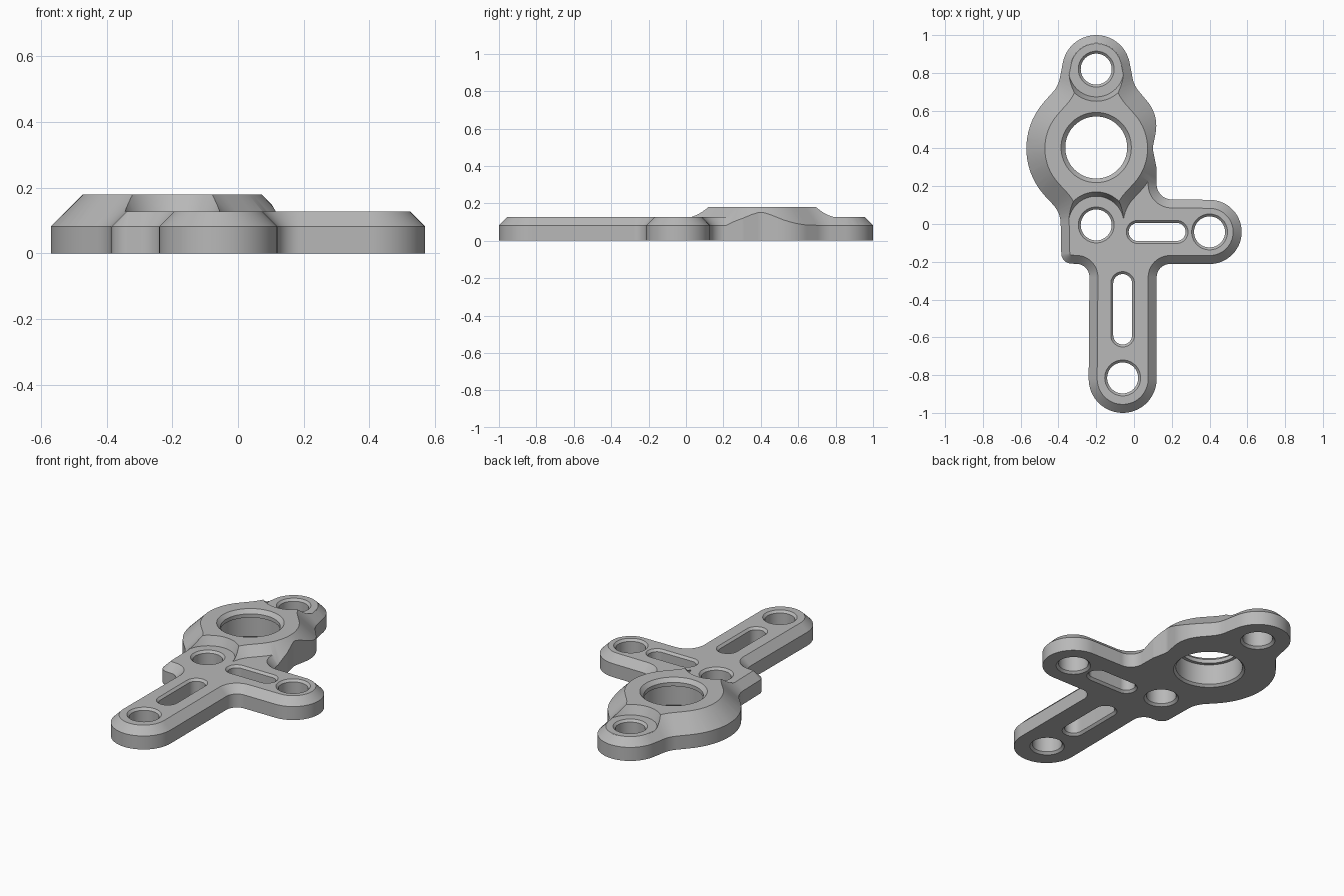
import bpy, bmesh
from math import acos, atan2, cos, sin, tau, hypot, ceil, radians

cube = bpy.data.objects.get("Cube")
if cube:
    bpy.data.objects.remove(cube, do_unlink=True)

steel = bpy.data.materials.new("satin grey")
steel.use_nodes = True
grey = (0.48, 0.48, 0.48, 1)
steel.diffuse_color = grey
steel.node_tree.nodes["Principled BSDF"].inputs["Base Color"].default_value = grey


def belt(circles):
    """Tangent outline round (x, y, r) circles; negative r is a concave fillet.
    Gives (x, y, r, angle) samples so the outline can be offset exactly."""
    count = len(circles)
    if count == 1:
        return [(*circles[0], tau * k / 64) for k in range(64)]
    leave = []
    for i, (x, y, r) in enumerate(circles):
        x2, y2, r2 = circles[(i + 1) % count]
        ratio = (r - r2) / hypot(x2 - x, y2 - y)
        leave.append(atan2(y2 - y, x2 - x) - acos(max(-1, min(1, ratio))))
    samples = []
    for i, (x, y, r) in enumerate(circles):
        start = leave[i - 1]
        turn = (leave[i] - start) % tau if r > 0 else -((start - leave[i]) % tau)
        steps = max(3, ceil(abs(turn) / radians(6)))
        samples += [(x, y, r, start + turn * k / steps) for k in range(steps + 1)]
    return samples


def loft(name, circles, layers):
    """Solid through (height, inset) layers of one outline."""
    samples = belt(circles)
    bm = bmesh.new()
    rings = [[bm.verts.new((x + (r - d) * cos(a), y + (r - d) * sin(a), z))
              for x, y, r, a in samples] for z, d in layers]
    n = len(samples)
    for low, high in zip(rings, rings[1:]):
        for i in range(n):
            j = (i + 1) % n
            bm.faces.new((low[i], low[j], high[j], high[i]))
    bm.faces.new(rings[0][::-1])
    bm.faces.new(rings[-1])
    bmesh.ops.remove_doubles(bm, verts=bm.verts, dist=1e-5)
    mesh = bpy.data.meshes.new(name)
    bm.to_mesh(mesh)
    bm.free()
    mesh.materials.append(steel)
    obj = bpy.data.objects.new(name, mesh)
    bpy.context.collection.objects.link(obj)
    return obj


def combine(target, tool, operation):
    mod = target.modifiers.new(operation.title(), "BOOLEAN")
    mod.object, mod.operation, mod.solver = tool, operation, "EXACT"
    bpy.context.view_layer.objects.active = target
    bpy.ops.object.modifier_apply(modifier=mod.name)
    bpy.data.objects.remove(tool, do_unlink=True)


SHOULDER, DECK, HUB_TOP = 0.082, 0.127, 0.18
AXIS = -0.2
top_lug = (AXIS, 0.82, 0.18)
hub_ring = (AXIS, 0.4, 0.37)
upper_fillet = (-0.54, 0.80, -0.15)
lower_fillet = (-0.538, 0.0, -0.15)


def mirrored(c):
    return (2 * AXIS - c[0], c[1], c[2])


# Plate: lugs, arms and the scalloped right edge
outline = [
    top_lug, upper_fillet, hub_ring, lower_fillet,
    (-0.33, -0.155, 0.055), (-0.306, -0.281, -0.07),
    (-0.06, -0.82, 0.18), (0.19, -0.282, -0.07),
    (0.4, -0.042, 0.17), (0.2, 0.21, -0.08),
    (0.068, 0.3, 0.05), (0.18, 0.4, -0.08),
    (-0.082, 0.52, 0.2), mirrored(upper_fillet),
]
bracket = loft("bracket", outline, [(0, 0), (SHOULDER, 0), (DECK, DECK - SHOULDER)])

# Raised hub, trimmed to the plate edge and relieved round the two bolt seats
hub = loft("hub", [top_lug, upper_fillet, hub_ring, lower_fillet, (AXIS, 0, 0.18),
                   mirrored(lower_fillet), hub_ring, mirrored(upper_fillet)],
           [(SHOULDER, -0.0005), (HUB_TOP, HUB_TOP - SHOULDER)])
combine(hub, loft("edge_trim", outline, [(-0.1, 0), (0.3, 0)]), "INTERSECT")
for y in (0.82, 0):
    combine(hub, loft("seat_relief", [(AXIS, y, 0.146)],
                      [(DECK - 0.002, 0), (HUB_TOP + 0.02, -0.033)]), "DIFFERENCE")
combine(bracket, hub, "UNION")

# Bolt holes and slots, chamfered at both faces
E = 0.013
through = [(-E, -2 * E), (E, 0), (DECK - E, 0), (DECK + E, -2 * E)]
openings = [
    [(AXIS, 0.82, 0.082)], [(AXIS, -0.005, 0.082)],
    [(0.4, -0.042, 0.082)], [(-0.06, -0.815, 0.082)],
    [(0.02, -0.042, 0.048), (0.225, -0.042, 0.048)],
    [(-0.06, -0.588, 0.05), (-0.06, -0.315, 0.05)],
]
for opening in openings:
    combine(bracket, loft("opening", opening, through), "DIFFERENCE")

# Bearing bore with a retaining lip near the top
combine(bracket, loft("bore", [(AXIS, 0.405, 0.183)],
                      [(-E, -2 * E), (E, 0), (0.135, 0), (0.135, 0.019),
                       (0.158, 0.019), (HUB_TOP + 0.02, -0.023)]), "DIFFERENCE")

bpy.ops.object.select_all(action="DESELECT")
bracket.select_set(True)
bpy.context.view_layer.objects.active = bracket
bpy.ops.object.shade_smooth_by_angle(angle=radians(25))
